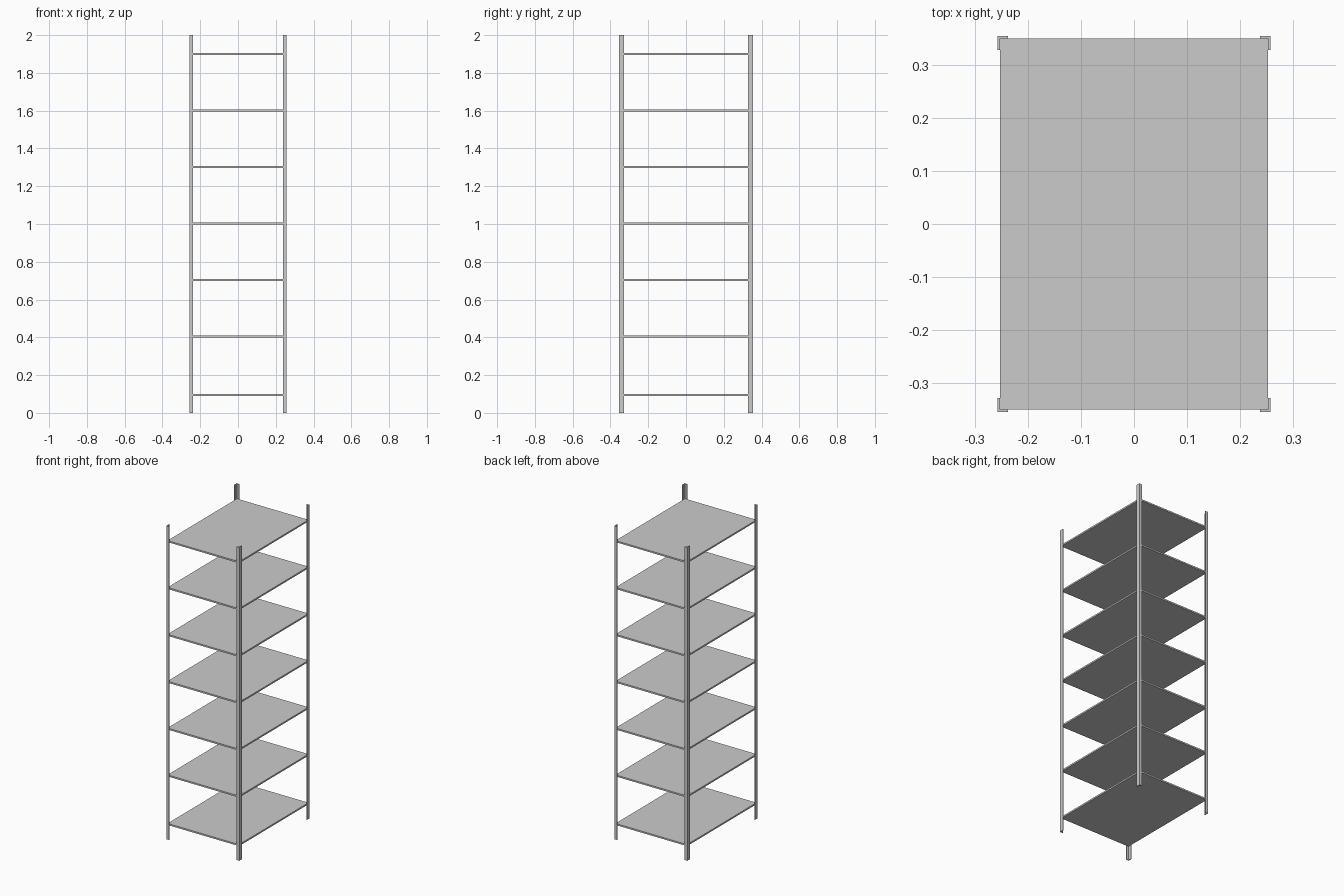
import bpy, bmesh

if "Cube" in bpy.data.objects:
    bpy.data.objects.remove(bpy.data.objects["Cube"])

HX, HY = 0.2575, 0.355      # outer half sizes of the rack
T = 0.005                   # post sheet thickness
FX, FY = 0.02, 0.027        # post flange widths

metal = bpy.data.materials.new("grey metal")
metal.diffuse_color = (0.6, 0.6, 0.6, 1)
metal.use_nodes = True
metal.node_tree.nodes["Principled BSDF"].inputs["Base Color"].default_value = metal.diffuse_color


def prism(name, outline, z0, z1):
    """Extrude a flat outline from z0 up to z1."""
    bm = bmesh.new()
    face = bm.faces.new([bm.verts.new((x, y, z0)) for x, y in outline])
    res = bmesh.ops.extrude_face_region(bm, geom=[face])
    top = [v for v in res["geom"] if isinstance(v, bmesh.types.BMVert)]
    bmesh.ops.translate(bm, verts=top, vec=(0, 0, z1 - z0))
    bmesh.ops.recalc_face_normals(bm, faces=bm.faces)
    mesh = bpy.data.meshes.new(name)
    bm.to_mesh(mesh)
    bm.free()
    mesh.materials.append(metal)
    obj = bpy.data.objects.new(name, mesh)
    bpy.context.collection.objects.link(obj)
    return obj


# Four angle-section corner posts
angle = [(HX, HY), (HX - FX, HY), (HX - FX, HY - T),
         (HX - T, HY - T), (HX - T, HY - FY), (HX, HY - FY)]
for sx, side in ((-1, "left"), (1, "right")):
    for sy, end in ((-1, "front"), (1, "back")):
        prism(f"{end}_{side}_post", [(sx * x, sy * y) for x, y in angle], 0, 2)

# Seven shelves held inside the posts
sx, sy = HX - T, HY - T
panel = [(-sx, -sy), (sx, -sy), (sx, sy), (-sx, sy)]
for i, z in enumerate([0.095] + [0.405 + 0.299 * k for k in range(6)]):
    prism(f"shelf_{i + 1}", panel, z - 0.005, z + 0.005)
